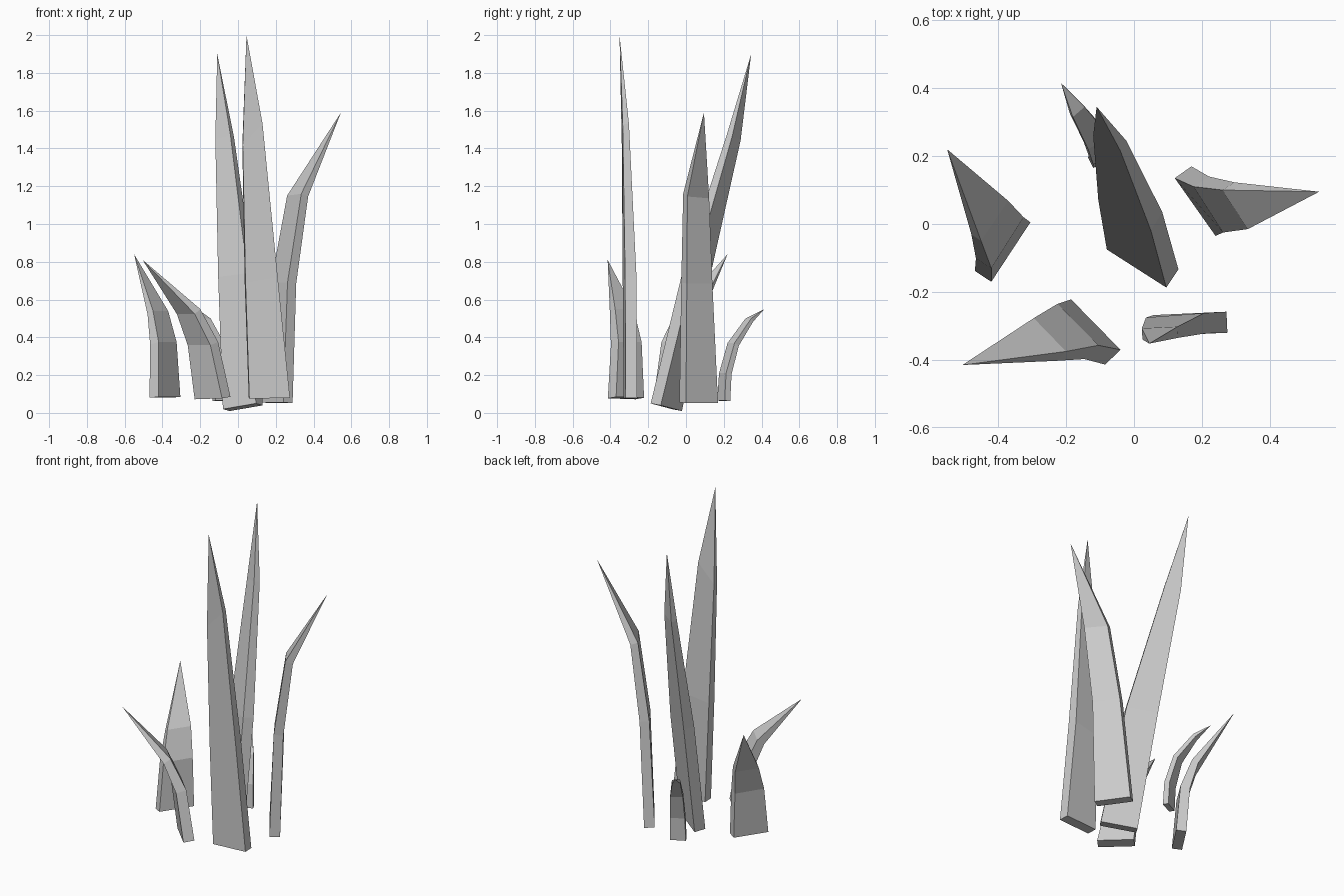
import bpy, bmesh
from mathutils import Vector


def blade(name, rings, tip):
    """Tapered four-sided blade. Each ring: left and right corner of the near face, thickness."""
    tip = Vector(tip)
    edges = [(Vector(a), Vector(b), t) for a, b, t in rings]
    path = [(a + b) / 2 for a, b, _ in edges] + [tip]
    bm = bmesh.new()
    loops = []
    for i, (a, b, t) in enumerate(edges):
        axis = (path[i + 1] - path[i]).normalized()
        if i:
            axis += (path[i] - path[i - 1]).normalized()
        back = axis.cross(b - a).normalized() * t
        loops.append([bm.verts.new(p) for p in (a, b, b + back, a + back)])
    bm.faces.new(loops[0][::-1])
    for lo, hi in zip(loops, loops[1:]):
        for k in range(4):
            n = (k + 1) % 4
            bm.faces.new((lo[k], lo[n], hi[n], hi[k]))
    top = bm.verts.new(tip)
    for k in range(4):
        bm.faces.new((loops[-1][k], loops[-1][(k + 1) % 4], top))
    bmesh.ops.recalc_face_normals(bm, faces=bm.faces)
    mesh = bpy.data.meshes.new(name)
    bm.to_mesh(mesh)
    bm.free()
    bpy.context.collection.objects.link(bpy.data.objects.new(name, mesh))


# Tall blade in the middle, leaning back
blade("middle_blade", [
    ((-0.08, -0.075, 0.02), (0.095, -0.187, 0.05), 0.065),
    ((-0.105, 0.07, 0.72), (0.05, -0.02, 0.74), 0.065),
    ((-0.12, 0.26, 1.45), (-0.04, 0.215, 1.47), 0.035)], (-0.11, 0.345, 1.9))

# Tallest blade at the front
blade("front_blade", [
    ((0.06, -0.33, 0.075), (0.275, -0.32, 0.08), 0.062),
    ((0.04, -0.335, 0.69), (0.21, -0.322, 0.72), 0.06),
    ((0.025, -0.34, 1.42), (0.13, -0.335, 1.53), 0.033)], (0.045, -0.352, 2.0))

# Blade arching to the right
blade("right_blade", [
    ((0.12, 0.135, 0.055), (0.24, -0.035, 0.055), 0.06),
    ((0.175, 0.11, 0.69), (0.262, -0.025, 0.69), 0.055),
    ((0.26, 0.1, 1.15), (0.335, -0.015, 1.16), 0.045)], (0.545, 0.095, 1.59))

# Short blade at the front left
blade("front_left_blade", [
    ((-0.04, -0.37, 0.085), (-0.185, -0.222, 0.08), 0.063),
    ((-0.105, -0.357, 0.375), (-0.225, -0.235, 0.375), 0.06),
    ((-0.2, -0.375, 0.55), (-0.295, -0.277, 0.55), 0.048)], (-0.505, -0.415, 0.81))

# Short blade at the far left
blade("left_blade", [
    ((-0.42, -0.17, 0.085), (-0.305, 0.005, 0.085), 0.058),
    ((-0.42, -0.13, 0.375), (-0.325, 0.02, 0.375), 0.055),
    ((-0.45, -0.05, 0.54), (-0.37, 0.068, 0.54), 0.04)], (-0.55, 0.22, 0.84))

# Smallest curled blade at the back
blade("back_blade", [
    ((-0.12, 0.165, 0.065), (-0.04, 0.205, 0.065), 0.033),
    ((-0.12, 0.175, 0.21), (-0.045, 0.212, 0.21), 0.033),
    ((-0.135, 0.22, 0.37), (-0.073, 0.257, 0.37), 0.03),
    ((-0.18, 0.315, 0.5), (-0.145, 0.345, 0.5), 0.022)], (-0.215, 0.415, 0.55))
